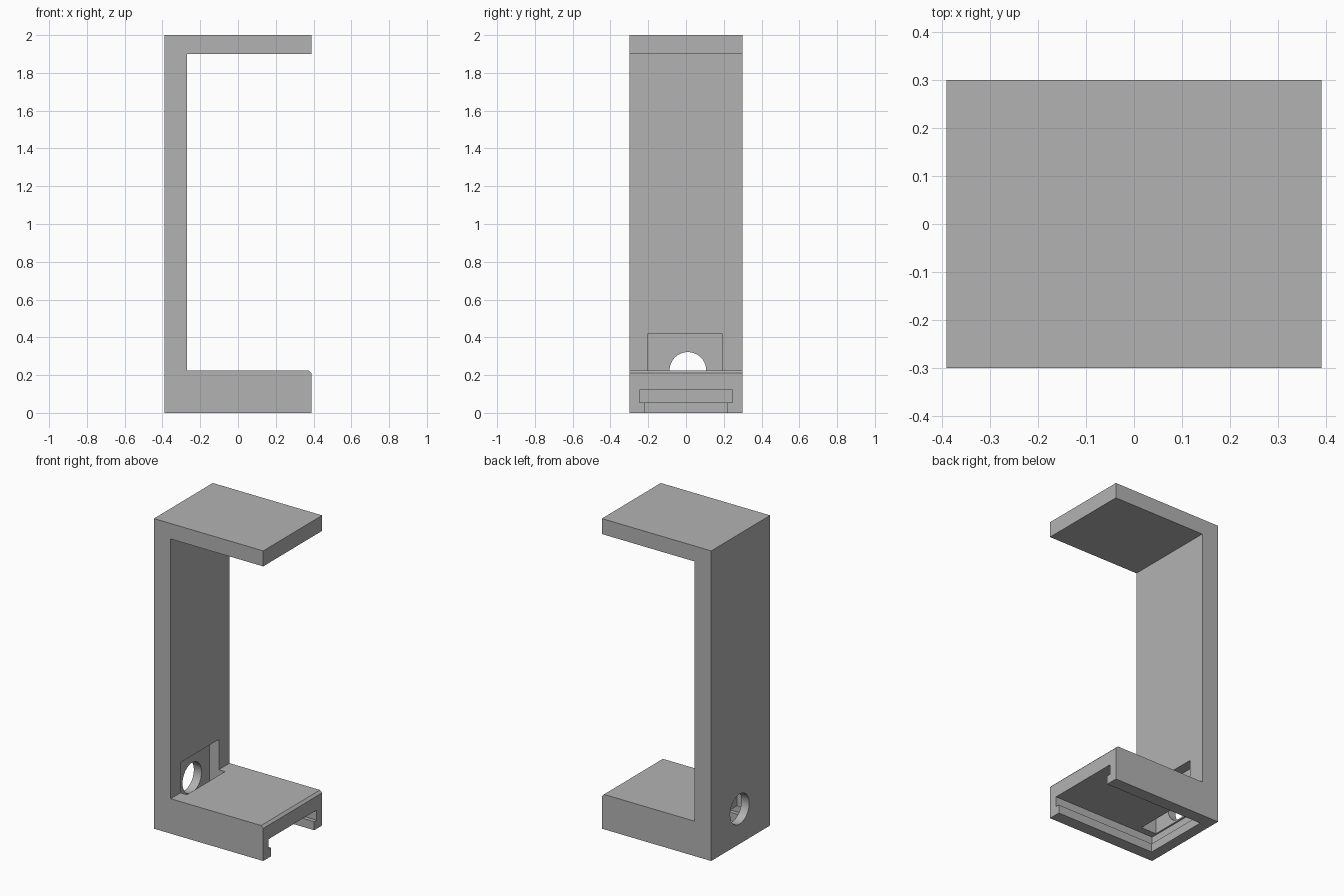
import bpy
import bmesh
from math import pi
from mathutils import Matrix, Vector

old = bpy.data.objects.get("Cube")
if old:
    bpy.data.objects.remove(old, do_unlink=True)

grey = bpy.data.materials.new("plain grey")
grey.use_nodes = True
colour = (0.45, 0.45, 0.45, 1)
grey.diffuse_color = colour
grey.node_tree.nodes["Principled BSDF"].inputs["Base Color"].default_value = colour


def finish(name, bm):
    bmesh.ops.recalc_face_normals(bm, faces=bm.faces)
    mesh = bpy.data.meshes.new(name)
    bm.to_mesh(mesh)
    bm.free()
    mesh.materials.append(grey)
    obj = bpy.data.objects.new(name, mesh)
    bpy.context.collection.objects.link(obj)
    return obj


def box(name, low, high):
    low, high = Vector(low), Vector(high)
    bm = bmesh.new()
    place = Matrix.Translation((low + high) / 2) @ Matrix.Diagonal((*(high - low), 1))
    bmesh.ops.create_cube(bm, size=1, matrix=place)
    return finish(name, bm)


def cut(target, cutter):
    cutter.hide_render = True
    cutter.hide_viewport = True
    cutter.display_type = "WIRE"
    mod = target.modifiers.new(cutter.name, "BOOLEAN")
    mod.operation = "DIFFERENCE"
    mod.solver = "EXACT"
    mod.object = cutter


# C-shaped bracket with a chamfered lower lip
half_x, half_y, inner_x = 0.39, 0.3, -0.27
floor_z, chamfer = 0.225, 0.015
profile = [(-half_x, 0), (half_x, 0), (half_x, floor_z - chamfer),
           (half_x - chamfer, floor_z), (inner_x, floor_z), (inner_x, 1.9),
           (half_x, 1.9), (half_x, 2), (-half_x, 2)]
bm = bmesh.new()
face = bm.faces.new([bm.verts.new((x, -half_y, z)) for x, z in profile])
side = bmesh.ops.extrude_face_region(bm, geom=[face])
bmesh.ops.translate(bm, vec=(0, 2 * half_y, 0),
                    verts=[v for v in side["geom"] if isinstance(v, bmesh.types.BMVert)])
bracket = finish("bracket", bm)

# Stepped sliding slot under the base, open at one end
cut(bracket, box("slot_mouth_cutter", (-0.32, -0.22, -0.1), (0.5, 0.22, 0.08)))
cut(bracket, box("slot_channel_cutter", (-0.345, -0.245, 0.055), (0.5, 0.245, 0.12)))

# Pocket in the upright that drops through the base into the slot
cut(bracket, box("pocket_cutter", (-0.335, -0.2, 0.1), (-0.225, 0.19, 0.42)))

# Round hole through the upright
bm = bmesh.new()
place = Matrix.Translation((-0.37, 0.01, floor_z)) @ Matrix.Rotation(pi / 2, 4, "Y")
bmesh.ops.create_cone(bm, cap_ends=True, segments=40, radius1=0.097, radius2=0.097,
                      depth=0.12, matrix=place)
cut(bracket, finish("hole_cutter", bm))

# Smooth the hole wall while keeping the flat edges crisp
bpy.ops.object.select_all(action="DESELECT")
bracket.select_set(True)
bpy.context.view_layer.objects.active = bracket
for mod in list(bracket.modifiers):
    bpy.ops.object.modifier_apply(modifier=mod.name)
bpy.ops.object.shade_smooth_by_angle(angle=pi / 6)
